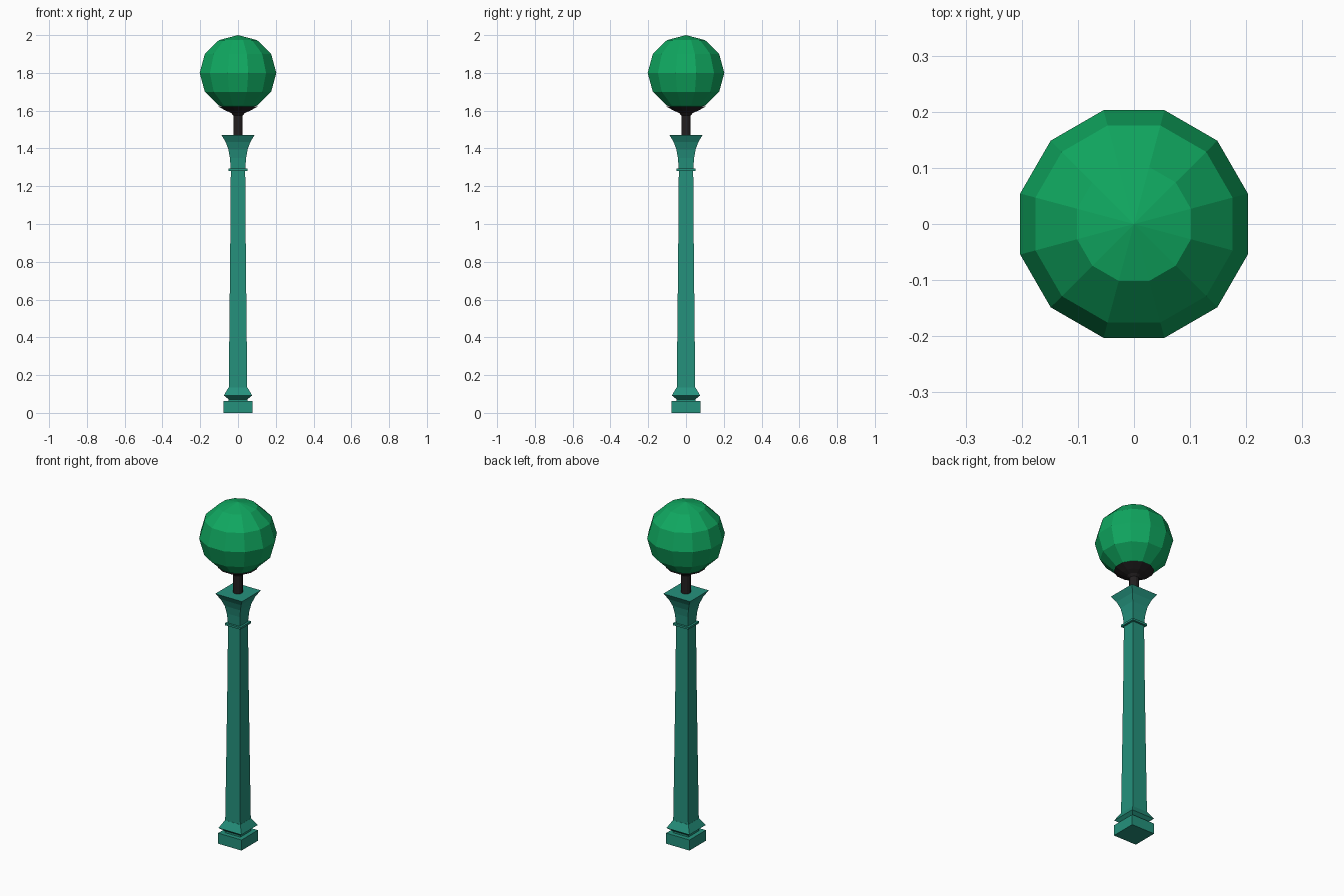
import bpy, bmesh, math

if "Cube" in bpy.data.objects:
    bpy.data.objects.remove(bpy.data.objects["Cube"])


def material(name, col):
    m = bpy.data.materials.new(name)
    m.diffuse_color = (*col, 1)
    m.use_nodes = True
    m.node_tree.nodes["Principled BSDF"].inputs["Base Color"].default_value = m.diffuse_color
    return m


TEAL = material("teal paint", (0.018, 0.283, 0.202))
GREEN = material("green glass", (0.005, 0.39, 0.117))
BLACK = material("black metal", (0.017, 0.014, 0.015))


def lathe(name, profile, sides, mat, phase, smooth=False):
    """Stack regular rings (radius, z) into a closed solid; radius 0 makes a tip."""
    bm = bmesh.new()
    rings = []
    for r, z in profile:
        n = 1 if r == 0 else sides
        rings.append([bm.verts.new((r * math.cos(phase + math.tau * i / sides),
                                    r * math.sin(phase + math.tau * i / sides), z))
                      for i in range(n)])
    for a, b in zip(rings, rings[1:]):
        for i in range(sides):
            j = (i + 1) % sides
            quad = [a[i % len(a)], a[j % len(a)], b[j % len(b)], b[i % len(b)]]
            bm.faces.new(list(dict.fromkeys(quad)))
    for ring in (rings[0], rings[-1]):
        if len(ring) > 1:
            bm.faces.new(ring)
    bmesh.ops.recalc_face_normals(bm, faces=bm.faces)
    for f in bm.faces:
        f.smooth = smooth and len(f.verts) == 4
    me = bpy.data.meshes.new(name)
    bm.to_mesh(me)
    bm.free()
    me.materials.append(mat)
    ob = bpy.data.objects.new(name, me)
    bpy.context.collection.objects.link(ob)
    return ob


def square(name, profile):
    """Square column part from (half width, z) pairs."""
    return lathe(name, [(w * math.sqrt(2), z) for w, z in profile], 4, TEAL, math.pi / 4)


# Square pillar: plinth, flared foot, tapered shaft, collar and capital
square("plinth", [(0.076, 0), (0.076, 0.062)])
square("foot", [(0.05, 0.06), (0.05, 0.072), (0.075, 0.092), (0.05, 0.135)])
square("shaft", [(0.049, 0.13), (0.045, 0.5), (0.041, 0.9), (0.038, 1.3)])
square("collar", [(0.05, 1.281), (0.05, 1.293)])
square("capital", [(0.038, 1.29), (0.043, 1.35), (0.051, 1.395),
                   (0.066, 1.435), (0.087, 1.47)])

# Dark stem opening into the cup that holds the globe
lathe("stem_and_cup", [(0.026, 1.465), (0.026, 1.575), (0.038, 1.588),
                       (0.065, 1.599), (0.108, 1.622)], 12, BLACK, math.pi / 12)

# Low-poly globe: 12 segments, 6 rings
globe = [(0.21 * math.cos(math.radians(a)) if abs(a) < 90 else 0,
          1.8 + 0.2 * math.sin(math.radians(a))) for a in range(-90, 91, 30)]
lathe("globe", globe, 12, GREEN, math.pi / 12)
